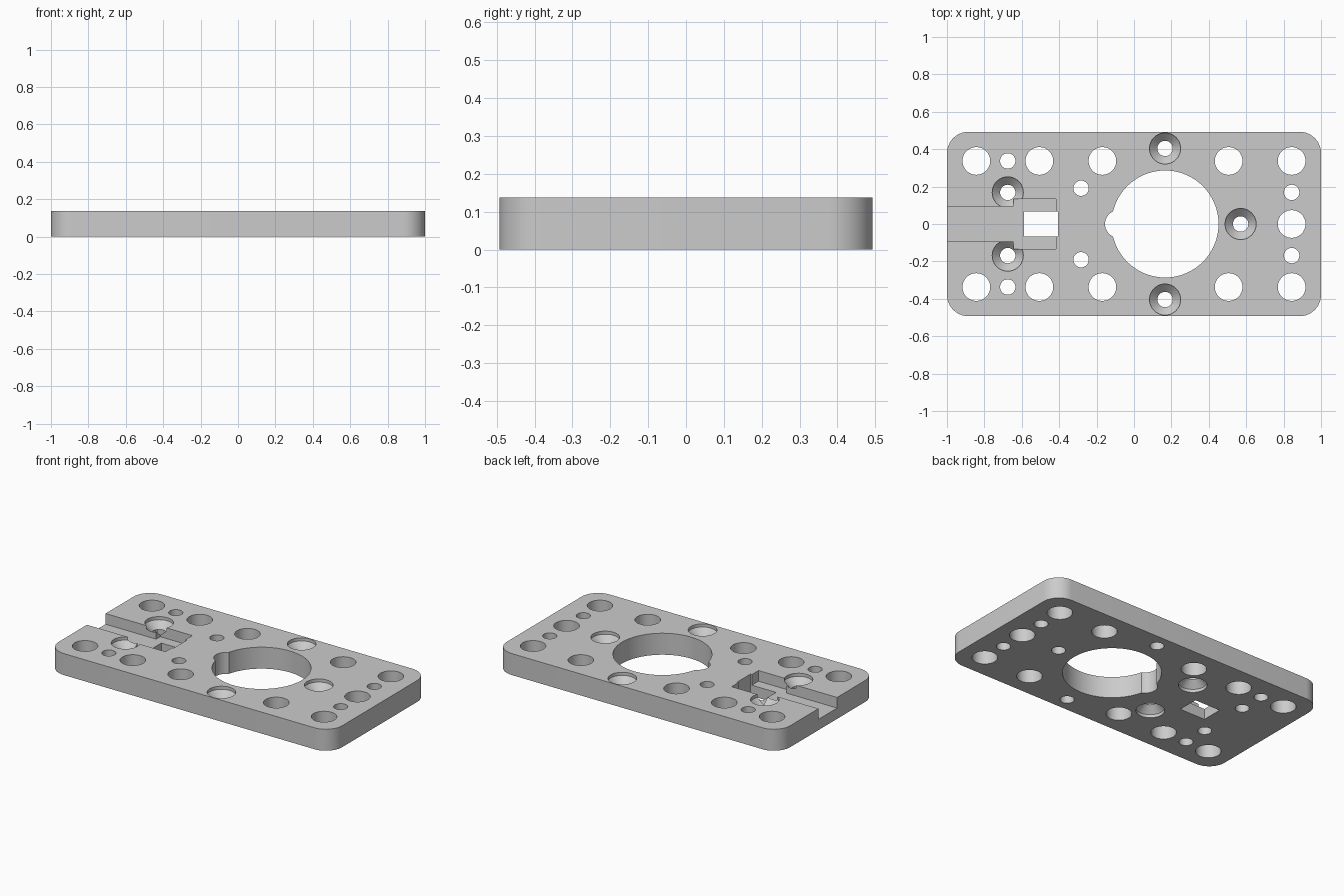
import bpy
import bmesh
from math import cos, sin, tau, radians

default = bpy.data.objects.get("Cube")
if default:
    bpy.data.objects.remove(default, do_unlink=True)

HEIGHT = 0.137
OVER = 0.05          # how far cutters run past the plate
BIG, SMALL = 0.074, 0.041
HEAD = 0.083         # countersink radius


def mesh_object(name, bm):
    bmesh.ops.recalc_face_normals(bm, faces=bm.faces[:])
    mesh = bpy.data.meshes.new(name)
    bm.to_mesh(mesh)
    bm.free()
    obj = bpy.data.objects.new(name, mesh)
    bpy.context.collection.objects.link(obj)
    return obj


def box(name, x0, x1, half_y, z0, z1, radius=0):
    """Box from x0 to x1, optionally with rounded upright corners."""
    bm = bmesh.new()
    bmesh.ops.create_cube(bm, size=1)
    for v in bm.verts:
        v.co.x = x1 if v.co.x > 0 else x0
        v.co.y = half_y if v.co.y > 0 else -half_y
        v.co.z = z1 if v.co.z > 0 else z0
    if radius:
        upright = [e for e in bm.edges
                   if abs(e.verts[0].co.z - e.verts[1].co.z) > 0.01]
        bmesh.ops.bevel(bm, geom=upright, offset=radius, segments=12,
                        profile=0.5, affect='EDGES')
    return mesh_object(name, bm)


def turned(name, x, y, profile, sides=48):
    """Solid of revolution from (radius, z) pairs."""
    bm = bmesh.new()
    rings = [[bm.verts.new((x + r * cos(tau * i / sides),
                            y + r * sin(tau * i / sides), z))
              for i in range(sides)] for r, z in profile]
    bm.faces.new(rings[0])
    bm.faces.new(rings[-1])
    for a, b in zip(rings, rings[1:]):
        for i in range(sides):
            j = (i + 1) % sides
            bm.faces.new((a[i], a[j], b[j], b[i]))
    return mesh_object(name, bm)


def cut(cutter):
    cutter.hide_render = True
    mod = plate.modifiers.new("cut", 'BOOLEAN')
    mod.operation = 'DIFFERENCE'
    mod.solver = 'EXACT'
    mod.object = cutter
    bpy.context.view_layer.objects.active = plate
    bpy.ops.object.modifier_apply(modifier=mod.name)
    bpy.data.objects.remove(cutter, do_unlink=True)


def drill(x, y, radius, sides=48):
    cut(turned("drill", x, y, [(radius, -OVER), (radius, HEIGHT + OVER)], sides))


def countersink(x, y, from_below=False):
    """Through hole with a short straight recess and a cone."""
    profile = [(SMALL, -OVER), (SMALL, HEIGHT - 0.062),
               (HEAD, HEIGHT - 0.02), (HEAD, HEIGHT + OVER)]
    if from_below:
        profile = [(r, HEIGHT - z) for r, z in profile]
    cut(turned("countersink", x, y, profile))


# Plate body with rounded corners
plate = box("mounting_plate", -1, 1, 0.493, 0, HEIGHT, 0.115)

# Central opening with its side notch
drill(0.166, 0, 0.286, 96)
drill(-0.081, 0, BIG)

# Hole pattern, mirrored front to back
for side in (1, -1):
    for x in (-0.843, -0.506, -0.169, 0.506, 0.843):
        drill(x, side * 0.337, BIG)
    drill(-0.675, side * 0.337, SMALL)
    drill(0.843, side * 0.169, SMALL)
    countersink(0.166, side * 0.404)
    countersink(-0.675, side * 0.169)
    countersink(-0.283, side * 0.191, from_below=True)
drill(0.843, 0, BIG)
countersink(0.57, 0)

# Cable channel, connector pocket and rectangular window
FLOOR = HEIGHT - 0.068
cut(box("channel", -1 - OVER, -0.6, 0.094, FLOOR, HEIGHT + OVER))
cut(box("pocket", -0.643, -0.417, 0.135, FLOOR, HEIGHT + OVER))
cut(box("window", -0.588, -0.407, 0.068, -OVER, HEIGHT + OVER))

# Plain grey finish
grey = bpy.data.materials.new("plain_grey")
grey.use_nodes = True
colour = (0.6, 0.6, 0.6, 1)
grey.diffuse_color = colour
grey.node_tree.nodes["Principled BSDF"].inputs["Base Color"].default_value = colour
plate.data.materials.clear()
plate.data.materials.append(grey)
for face in plate.data.polygons:
    face.material_index = 0

bpy.ops.object.select_all(action='DESELECT')
plate.select_set(True)
bpy.context.view_layer.objects.active = plate
bpy.ops.object.shade_smooth_by_angle(angle=radians(30))
